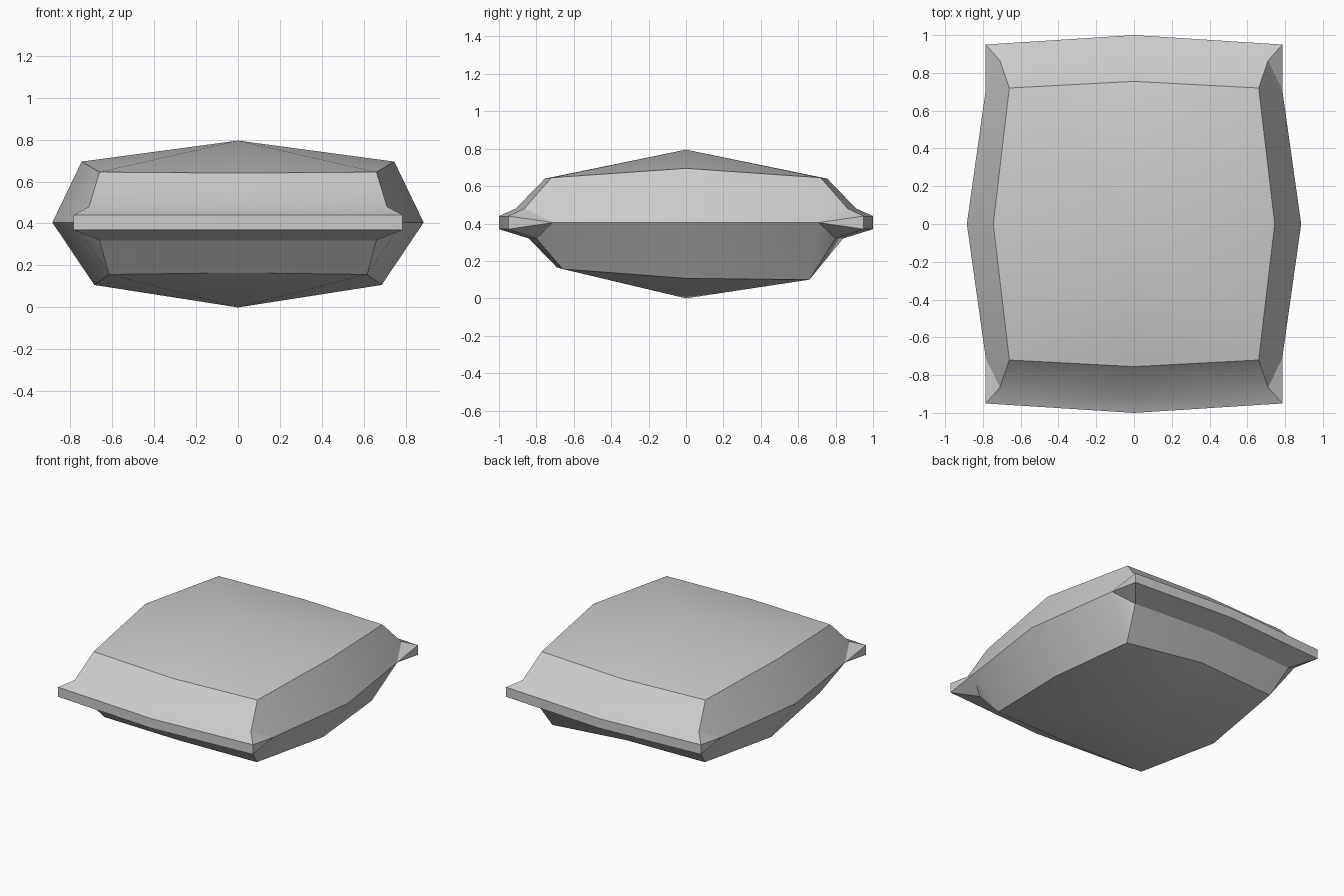
import bpy, bmesh
from mathutils import Vector

if "Cube" in bpy.data.objects:
    bpy.data.objects.remove(bpy.data.objects["Cube"], do_unlink=True)

# One quarter of the cushion, from the crown down to the underside
points = {
    "crown": (0, 0, 0.795),
    "top_side": (0.745, 0, 0.695),
    "top_corner": (0.66, 0.72, 0.645),
    "top_end": (0, 0.755, 0.64),
    "upper_corner": (0.71, 0.865, 0.48),
    "upper_end": (0, 0.91, 0.48),
    "lip_top_corner": (0.785, 0.95, 0.44),
    "lip_top_end": (0, 1, 0.44),
    "lip_base_corner": (0.785, 0.95, 0.37),
    "lip_base_end": (0, 1, 0.37),
    "waist_side": (0.885, 0, 0.405),
    "waist_corner": (0.785, 0.71, 0.405),
    "lower_corner": (0.66, 0.8, 0.32),
    "lower_end": (0, 0.84, 0.32),
    "base_side": (0.685, 0, 0.107),
    "base_corner": (0.615, 0.66, 0.157),
    "base_end": (0, 0.69, 0.165),
    "base_centre": (0, 0, 0),
}
faces = [
    # Domed top and underside
    ("crown", "top_side", "top_corner"),
    ("crown", "top_corner", "top_end"),
    ("base_centre", "base_corner", "base_side"),
    ("base_centre", "base_end", "base_corner"),
    # End wall with its projecting lip
    ("top_end", "top_corner", "upper_corner", "upper_end"),
    ("upper_end", "upper_corner", "lip_top_corner", "lip_top_end"),
    ("lip_top_end", "lip_top_corner", "lip_base_corner", "lip_base_end"),
    ("lip_base_end", "lip_base_corner", "lower_corner", "lower_end"),
    ("lower_end", "lower_corner", "base_corner", "base_end"),
    # Side wall
    ("top_side", "waist_side", "waist_corner", "top_corner"),
    ("waist_side", "base_side", "base_corner", "waist_corner"),
    # Pinched corner
    ("top_corner", "waist_corner", "upper_corner"),
    ("upper_corner", "waist_corner", "lip_top_corner"),
    ("lip_top_corner", "waist_corner", "lip_base_corner"),
    ("lip_base_corner", "waist_corner", "lower_corner"),
    ("lower_corner", "waist_corner", "base_corner"),
]

# Mirror the quarter into all four and weld the seams
bm = bmesh.new()
for sx in (1, -1):
    for sy in (1, -1):
        verts = {}
        for name, (x, y, z) in points.items():
            verts[name] = bm.verts.new((x * sx, y * sy, z))
        # The back left underside corner sags
        if sx > 0 and sy > 0:
            verts["base_corner"].co += Vector((0, 0, -0.057))
        for face in faces:
            bm.faces.new([verts[name] for name in face])
bmesh.ops.remove_doubles(bm, verts=bm.verts[:], dist=0.0005)
bmesh.ops.recalc_face_normals(bm, faces=bm.faces[:])

mesh = bpy.data.meshes.new("cushion")
bm.to_mesh(mesh)
bm.free()
cushion = bpy.data.objects.new("cushion", mesh)
bpy.context.collection.objects.link(cushion)

# Plain grey fabric
colour = (0.6, 0.6, 0.6, 1)
fabric = bpy.data.materials.new("grey fabric")
fabric.use_nodes = True
fabric.diffuse_color = colour
for node in fabric.node_tree.nodes:
    if node.type == "BSDF_PRINCIPLED":
        node.inputs["Base Color"].default_value = colour
mesh.materials.append(fabric)

# Soft dome, crisp seams
bpy.ops.object.select_all(action="DESELECT")
cushion.select_set(True)
bpy.context.view_layer.objects.active = cushion
bpy.ops.object.shade_smooth_by_angle(angle=0.52)
